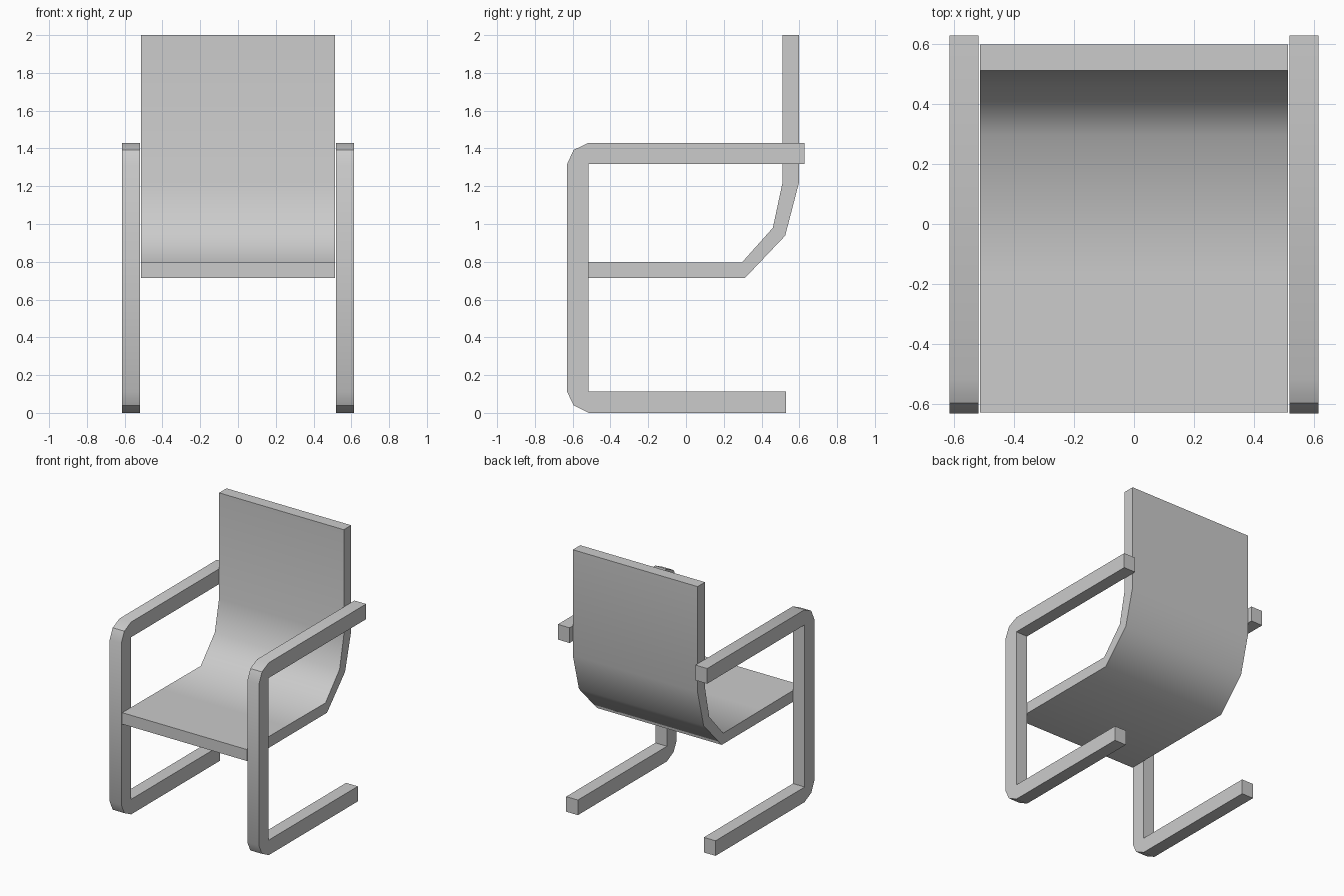
import bpy, bmesh, math

if "Cube" in bpy.data.objects:
    bpy.data.objects.remove(bpy.data.objects["Cube"])


def extrude_profile(name, profile, x0, x1, smooth_angle):
    """Solid made by sweeping a (y, z) side profile from x0 to x1."""
    bm = bmesh.new()
    face = bm.faces.new([bm.verts.new((x0, y, z)) for y, z in profile])
    swept = bmesh.ops.extrude_face_region(bm, geom=[face])["geom"]
    moved = [g for g in swept if isinstance(g, bmesh.types.BMVert)]
    bmesh.ops.translate(bm, verts=moved, vec=(x1 - x0, 0, 0))
    bmesh.ops.recalc_face_normals(bm, faces=bm.faces)
    mesh = bpy.data.meshes.new(name)
    bm.to_mesh(mesh)
    bm.free()
    obj = bpy.data.objects.new(name, mesh)
    bpy.context.collection.objects.link(obj)
    bpy.ops.object.select_all(action='DESELECT')
    obj.select_set(True)
    bpy.context.view_layer.objects.active = obj
    bpy.ops.object.shade_smooth_by_angle(angle=math.radians(smooth_angle))
    return obj


# Seat and backrest: one bent slab
seat_profile = [
    (-0.627, 0.80), (-0.16, 0.798), (0.295, 0.795), (0.46, 0.98),
    (0.51, 1.215), (0.51, 2.0), (0.597, 2.0), (0.597, 1.215),
    (0.525, 0.938), (0.313, 0.715), (-0.627, 0.715),
]
extrude_profile("seat_and_back", seat_profile, -0.513, 0.513, 60)

# Cantilever side frames: armrest, front upright and floor runner in one loop
frame_profile = [
    (0.628, 1.43), (-0.515, 1.43), (-0.595, 1.392), (-0.63, 1.316),
    (-0.63, 0.113), (-0.595, 0.04), (-0.515, 0.0), (0.53, 0.0),
    (0.53, 0.112), (-0.517, 0.112), (-0.517, 1.317), (0.628, 1.317),
]
for side, label in ((-1, "left"), (1, "right")):
    extrude_profile(f"{label}_side_frame", frame_profile,
                    side * 0.518, side * 0.614, 33)
